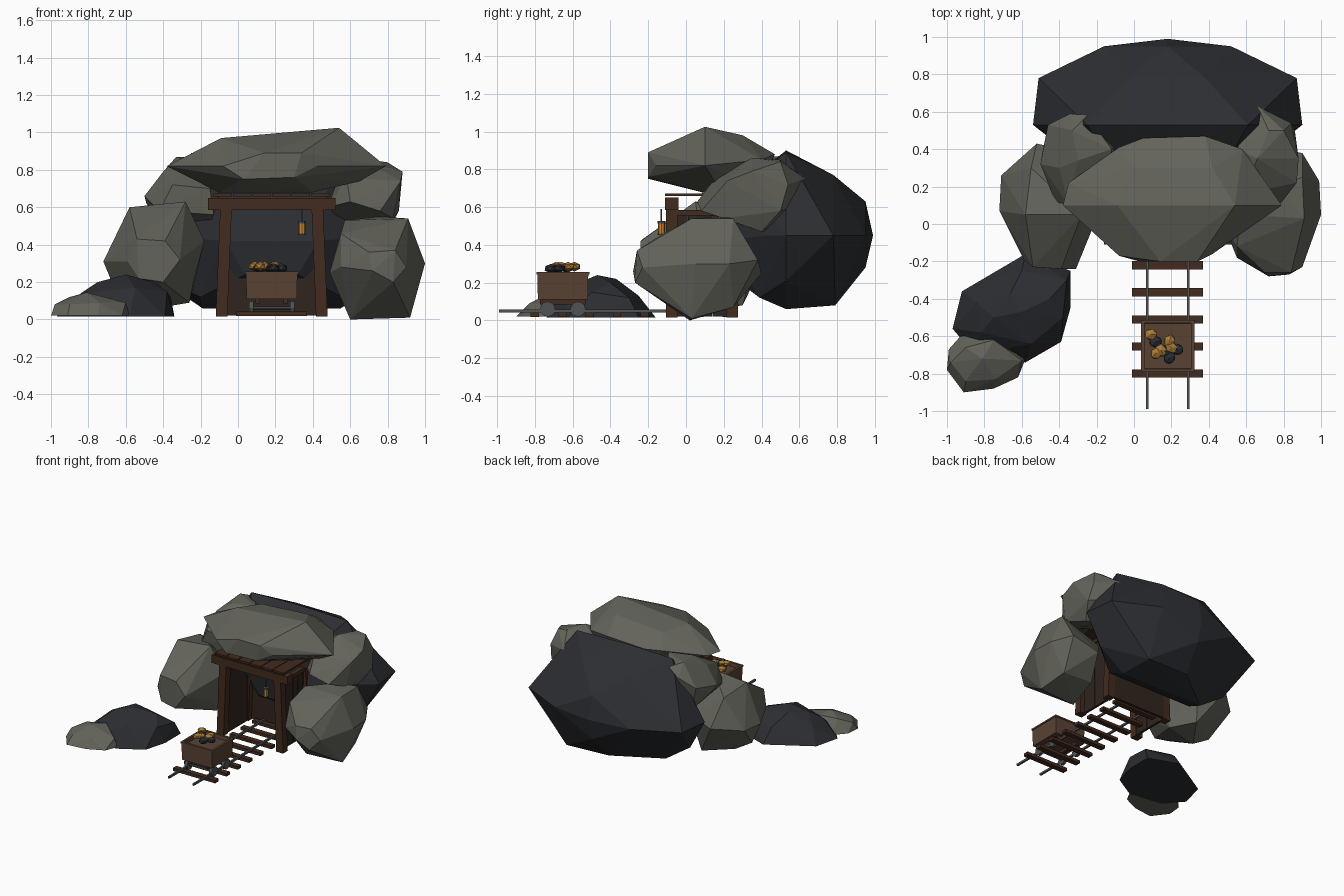
import bpy, bmesh, math
from mathutils import Vector, Matrix

def mat(name, *c):
    m = bpy.data.materials.new(name)
    m.diffuse_color = (*c, 1)
    return m

STONE = mat("stone", .125, .125, .105)
DARK = mat("dark_stone", .025, .027, .032)
WOOD = mat("wood", .055, .024, .013)
PLANK = mat("plank", .03, .018, .013)
CART = mat("cart_wood", .1, .055, .035)
IRON = mat("iron", .08, .085, .09)
GOLD = mat("gold", .4, .2, .04)
GLOW = mat("lamp_glow", .6, .25, .03)
CX = .18  # centre line of the tunnel and track

def finish(name, bm, m):
    bmesh.ops.recalc_face_normals(bm, faces=bm.faces)
    me = bpy.data.meshes.new(name)
    bm.to_mesh(me)
    bm.free()
    me.materials.append(m)
    ob = bpy.data.objects.new(name, me)
    bpy.context.collection.objects.link(ob)
    return ob

def rock(name, pts, m):
    bm = bmesh.new()
    for p in pts:
        bm.verts.new(p)
    bmesh.ops.convex_hull(bm, input=bm.verts)
    loose = [v for v in bm.verts if not v.link_faces]
    bmesh.ops.delete(bm, geom=loose, context='VERTS')
    return finish(name, bm, m)

def box(name, x0, x1, y0, y1, z0, z1, m, lean=0):
    """Axis-aligned box; lean shifts its top in x."""
    bm = bmesh.new()
    bmesh.ops.create_cube(bm, size=1)
    for v in bm.verts:
        u = v.co + Vector((.5, .5, .5))
        v.co = (x0 + (x1 - x0) * u.x + lean * u.z, y0 + (y1 - y0) * u.y, z0 + (z1 - z0) * u.z)
    return finish(name, bm, m)

def cyl(name, c, r, h, m, axis='Z', n=10):
    bm = bmesh.new()
    rot = Matrix.Rotation(math.pi / 2, 4, 'Y') if axis == 'X' else Matrix()
    bmesh.ops.create_cone(bm, cap_ends=True, segments=n, radius1=r, radius2=r, depth=h,
                          matrix=Matrix.Translation(c) @ rot)
    return finish(name, bm, m)

# Big boulder behind, nearly symmetric about the centre line
half = [(.72, .53, .45), (.69, .78, .45), (.34, .95, .45), (0, .99, .45), (0, .95, .63), (0, .95, .28),
        (.2, .78, .77), (.43, .53, .89), (0, .53, .90), (.37, .53, .06), (.59, .53, .21),
        (.58, .42, .45), (.38, .39, .12), (.14, .23, .24), (.25, .2, .42), (.3, .3, .72)]
rock("back_boulder", [(CX + s * x, y, z) for x, y, z in half for s in (-1, 1)]
     + [(.52, .79, .08), (.15, .78, .09)], DARK)

# Capstone over the entrance
rock("cap_stone", [
    (-.38, .1, .82), (-.35, .22, .82), (-.09, .1, .97), (.54, .1, 1.025), (.79, .1, .82), (.42, .3, .98),
    (-.08, .41, .86), (.05, .46, .86), (.38, .47, .88), (.58, .4, .85), (0, .3, .95),
    (-.08, -.17, .82), (.14, -.2, .89), (.34, -.2, .89), (.42, -.16, .82), (.3, -.2, .76), (.03, -.2, .75),
    (-.1, .08, .68), (.4, .08, .68), (.65, .15, .74), (.1, .4, .7), (.45, .38, .7)], STONE)

# Side boulders
rock("right_boulder", [
    (.70, -.26, .36), (.84, -.26, .37), (.90, -.23, .28), (.83, -.27, .2), (.72, -.28, .26),
    (.55, -.12, .46), (.57, .05, .53), (.76, .2, .55), (.91, .03, .54), (.9, .25, .54),
    (1, .05, .3), (.99, .23, .3), (.9, .38, .32), (.68, .4, .25), (.55, .25, .42),
    (.49, -.03, .25), (.55, -.18, .28), (.6, .02, 0), (.92, .03, .01), (.88, .25, .07), (.62, .25, .08)], STONE)
rock("left_boulder", [
    (-.54, -.23, .43), (-.39, -.24, .42), (-.31, -.24, .32), (-.40, -.24, .2), (-.53, -.23, .22),
    (-.59, -.19, .31), (-.58, .05, .6), (-.28, .05, .63), (-.18, .08, .42), (-.24, .02, .2),
    (-.26, .1, .09), (-.5, .08, .05), (-.65, .08, .14), (-.72, .07, .31), (-.71, .26, .32),
    (-.52, .43, .35), (-.3, .38, .4), (-.55, .3, .56), (-.35, .3, .08)], STONE)
rock("upper_right_stone", [
    (.66, .35, .86), (.66, .63, .75), (.72, .5, .85), (.8, .5, .84), (.88, .35, .79), (.84, .54, .72),
    (.86, .5, .58), (.64, .62, .62), (.83, .2, .54), (.76, .08, .58), (.6, .06, .63), (.48, .2, .6),
    (.58, .16, .76), (.6, .45, .48), (.8, .4, .47), (.87, .22, .74), (.55, .4, .8)], STONE)
rock("upper_left_stone", [
    (-.33, .5, .87), (-.25, .58, .84), (-.34, .59, .78), (-.46, .53, .7), (-.49, .38, .62), (-.5, .32, .66),
    (-.4, .3, .79), (-.3, .34, .86), (-.12, .4, .86), (-.08, .42, .7), (-.35, .1, .72), (-.15, .08, .7),
    (-.13, .1, .56), (-.42, .12, .58), (-.4, .5, .5), (-.15, .5, .5)], STONE)

# Loose ground rocks
rock("ground_rock_dark", [
    (-.97, -.56, .015), (-.92, -.36, .015), (-.58, -.16, .015), (-.34, -.25, .015), (-.34, -.45, .015),
    (-.39, -.63, .015), (-.58, -.74, .015), (-.85, -.7, .015), (-.36, -.3, .12), (-.38, -.5, .15),
    (-.45, -.4, .2), (-.6, -.47, .24), (-.66, -.37, .22), (-.75, -.5, .2), (-.84, -.42, .14),
    (-.82, -.58, .14), (-.6, -.25, .13), (-.55, -.64, .17)], DARK)
rock("ground_rock_small", [
    (-1, -.78, .02), (-.99, -.67, .02), (-.91, -.58, .02), (-.7, -.6, .02), (-.58, -.72, .02),
    (-.62, -.82, .02), (-.75, -.88, .02), (-.91, -.9, .02), (-.98, -.74, .08), (-.9, -.84, .08),
    (-.74, -.83, .09), (-.6, -.73, .09), (-.9, -.66, .12), (-.81, -.72, .145), (-.75, -.62, .13)], STONE)

# Tunnel frame: leaning posts, side rails and plank walls on both sides
for s, side in ((-1, "left"), (1, "right")):
    for y, end in ((-.105, "front"), (.215, "back")):
        x = CX + s * .268
        box(f"{end}_{side}_post", x - .031, x + .031, y, y + .06, .015, .6, WOOD, -s * .024)
    x = CX + s * .25
    box(f"{side}_rail", x - .02, x + .02, -.05, .22, .555, .585, WOOD)
    for i in range(5):
        y = -.055 + i * .065
        box(f"{side}_wall_plank", x - .01, x + .01, y, y + .063, .02, .57, PLANK)
for y, end in ((-.11, "front"), (.21, "back")):
    box(f"{end}_lintel", CX - .34, CX + .34, y, y + .07, .585, .65, WOOD)
for i in range(6):
    x = CX - .31 + i * .104
    box("roof_plank", x, x + .098, -.11, .28, .658, .673, WOOD)
box("back_wall", CX - .25, CX + .25, .255, .275, .02, .65, PLANK)

# Lantern
LX, LY = .342, -.13
cyl("lantern_hook", (LX, LY, .555), .004, .07, IRON, n=6)
cyl("lantern_glass", (LX, LY, .487), .018, .055, GLOW, n=8)
cyl("lantern_cap", (LX, LY, .52), .021, .012, IRON, n=8)
cyl("lantern_base", (LX, LY, .457), .02, .008, IRON, n=8)

# Track
for i in range(8):
    y = -.80 + i * .145
    box("sleeper", CX - .19, CX + .19, y - .022, y + .022, .018, .042, WOOD)
for s in (-1, 1):
    x = CX + s * .11
    box("track_rail", x - .007, x + .007, -.99, .25, .042, .058, IRON)

# Ore cart: open tub with a thin rim
def tub(name, cy, m):
    bm = bmesh.new()
    rings = []
    for hx, hy, z in ((.134, .132, .11), (.138, .135, .25), (.126, .122, .25), (.124, .12, .225)):
        rings.append([bm.verts.new((CX + a * hx, cy + b * hy, z))
                      for a, b in ((-1, -1), (1, -1), (1, 1), (-1, 1))])
    for r0, r1 in zip(rings, rings[1:]):
        for i in range(4):
            j = (i + 1) % 4
            bm.faces.new((r0[i], r0[j], r1[j], r1[i]))
    bm.faces.new(rings[0])
    bm.faces.new(rings[-1])
    return finish(name, bm, m)

CY = -.652
tub("cart_tub", CY, CART)
for s in (-1, 1):
    x, y = CX + s * .134, CY + s * .131
    box("cart_rim_side", x - .009, x + .009, CY - .14, CY + .14, .243, .256, CART)
    box("cart_rim_end", CX - .143, CX + .143, y - .009, y + .009, .243, .256, CART)
    box("cart_chassis", CX + s * .075 - .012, CX + s * .075 + .012, CY - .12, CY + .12, .085, .112, WOOD)
    y = CY + s * .08
    cyl("axle", (CX, y, .06), .01, .23, IRON, 'X', 8)
    for t in (-1, 1):
        cyl("cart_wheel", (CX + t * .11, y, .06), .04, .024, IRON, 'X', 12)

# Ore heap
ORES = ((.09, -.59, 1), (.19, -.625, 1), (.2, -.66, 1), (.12, -.69, 1), (.145, -.675, 1),
        (.115, -.63, 0), (.17, -.68, 0), (.23, -.67, 0), (.19, -.715, 0))
for i, (x, y, gold) in enumerate(ORES):
    bm = bmesh.new()
    z = .285 if gold else .275
    bmesh.ops.create_icosphere(bm, subdivisions=1, radius=.039,
        matrix=Matrix.Translation((x, y, z)) @ Matrix.Rotation(i * 1.3, 4, 'Z') @ Matrix.Diagonal((1, .85, .65, 1)))
    finish("gold_ore" if gold else "coal_lump", bm, GOLD if gold else DARK)
